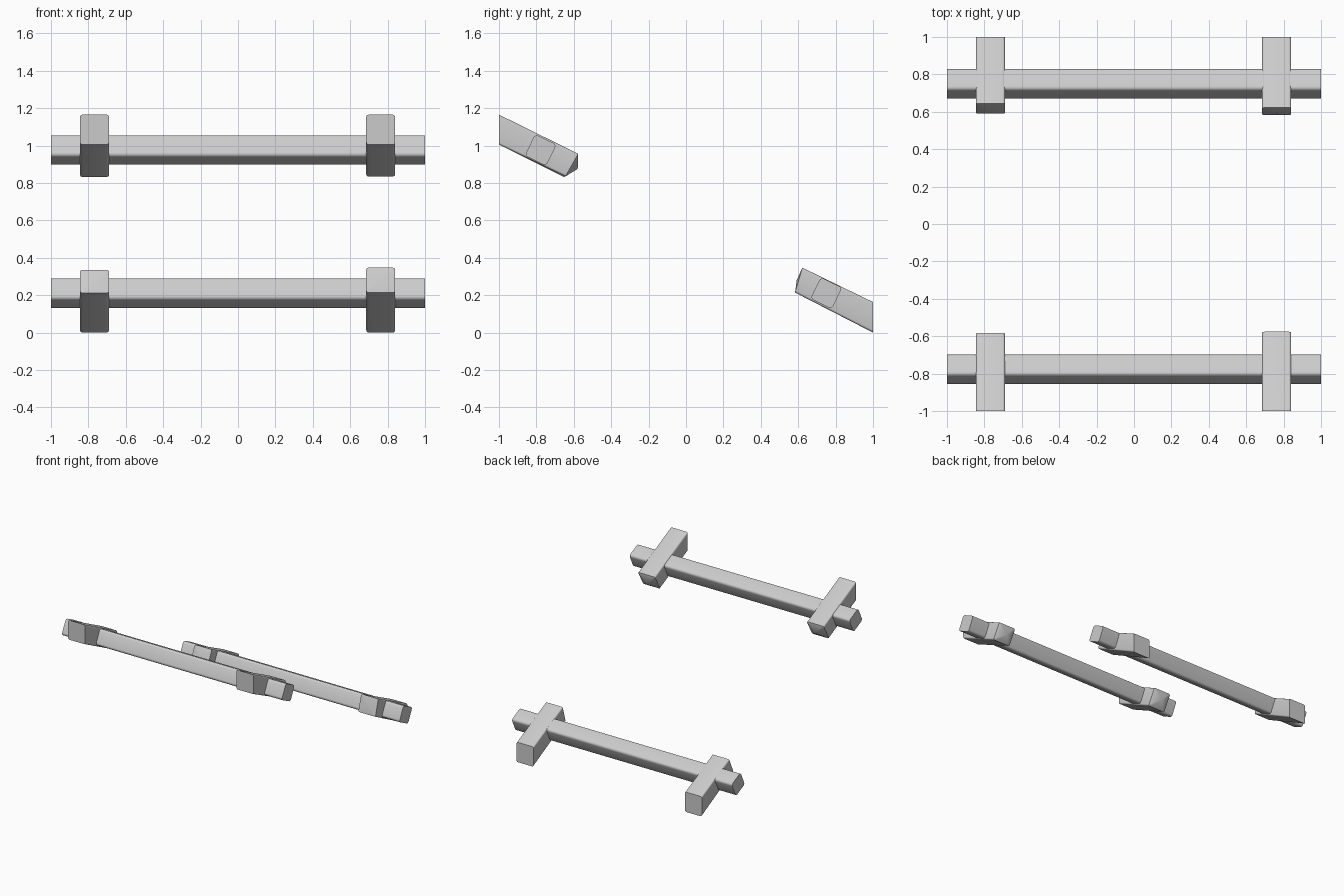
import bpy, bmesh, math
from mathutils import Vector

if "Cube" in bpy.data.objects:
    bpy.data.objects.remove(bpy.data.objects["Cube"])


def rounded_square(r, seg=4):
    """Points of a rounded square spanning -1..1, r as a fraction of the half size."""
    pts = []
    for k in range(4):
        a0 = k * math.pi / 2
        cx = (1 - r) * (1 if k in (0, 3) else -1)
        cy = (1 - r) * (1 if k in (0, 1) else -1)
        for i in range(seg + 1):
            a = a0 + i / seg * math.pi / 2
            pts.append((cx + r * math.cos(a), cy + r * math.sin(a)))
    return pts


def loft(name, ring_a, ring_b, tip=None):
    """Join two rings; ring_b closes flat or as a shallow point."""
    bm = bmesh.new()
    a = [bm.verts.new(p) for p in ring_a]
    b = [bm.verts.new(p) for p in ring_b]
    n = len(a)
    bm.faces.new(a)
    for i in range(n):
        j = (i + 1) % n
        bm.faces.new((a[i], a[j], b[j], b[i]))
    if tip:
        t = bm.verts.new(tip)
        for i in range(n):
            bm.faces.new((b[i], b[(i + 1) % n], t))
    else:
        bm.faces.new(b)
    bmesh.ops.recalc_face_normals(bm, faces=bm.faces)
    me = bpy.data.meshes.new(name)
    bm.to_mesh(me)
    bm.free()
    ob = bpy.data.objects.new(name, me)
    bpy.context.collection.objects.link(ob)
    bpy.context.view_layer.objects.active = ob
    ob.select_set(True)
    bpy.ops.object.shade_smooth_by_angle(angle=math.radians(30))
    ob.select_set(False)


def rail(name, y, z):
    """Long rail along x, tilted to match the brackets."""
    t, h = math.radians(-26), 0.0635
    sec = [(h * (u * math.cos(t) - v * math.sin(t)),
            h * (u * math.sin(t) + v * math.cos(t))) for u, v in rounded_square(0.3)]
    loft(name, [(-1, y + p, z + q) for p, q in sec], [(1, y + p, z + q) for p, q in sec])


def bracket(name, x, outer, inner, tip):
    """Sloping cross block; each end is given by its top and bottom (y, z)."""
    def ring(end):
        top, bot = Vector(end[0]), Vector(end[1])
        return [(x + 0.0775 * u, *bot.lerp(top, (v + 1) / 2)) for u, v in rounded_square(0.17)]
    loft(name, ring(outer), ring(inner), (x, *tip))


# long rails
rail("front_rail", -0.777, 0.976)
rail("back_rail", 0.75, 0.211)

# front blocks: plumb cut outside, shallow point inside
front = ((-1, 1.165), (-1, 1.005))
bracket("front_left_block", -0.767, front, ((-0.582, 0.958), (-0.652, 0.832)), (-0.583, 0.88))
bracket("front_right_block", 0.763, front, ((-0.576, 0.956), (-0.645, 0.835)), (-0.579, 0.875))

# back blocks
back = ((1, 0.163), (1, 0.0))
bracket("back_left_block", -0.767, back, ((0.645, 0.335), (0.59, 0.212)), (0.6, 0.265))
bracket("back_right_block", 0.763, back, ((0.622, 0.347), (0.583, 0.214)), (0.592, 0.28))
